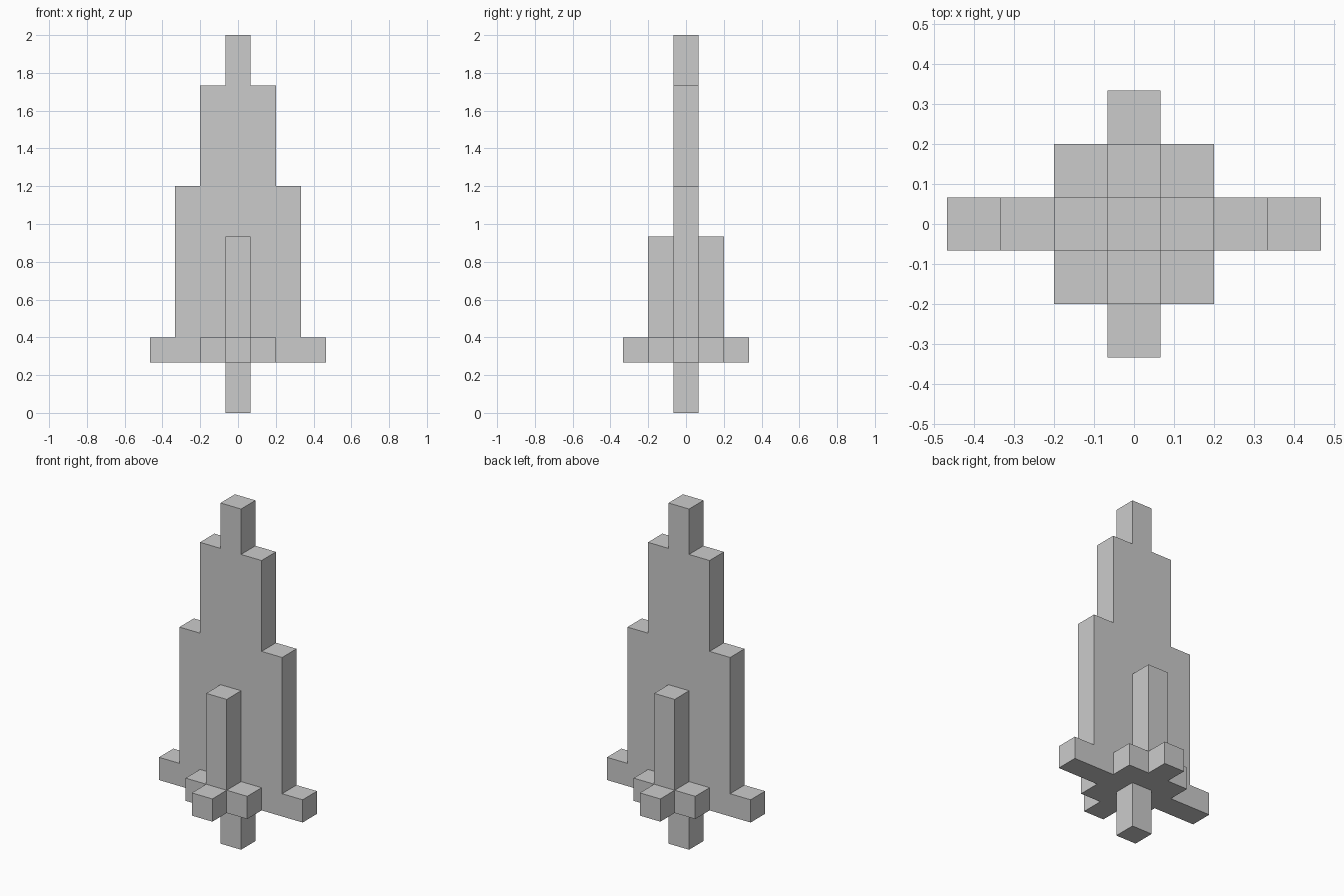
import bpy, bmesh, math
from mathutils import Vector
from itertools import product

if "Cube" in bpy.data.objects:
    bpy.data.objects.remove(bpy.data.objects["Cube"])

U = 2 / 15  # edge of one block


def box(x0, x1, y0, y1, z0, z1):
    """Block cells filling an inclusive x/y range and z0 <= z < z1."""
    return set(product(range(x0, x1 + 1), range(y0, y1 + 1), range(z0, z1)))


def mirror_y(cells):
    return {(x, -y, z) for x, y, z in cells}


# Central column, running from the exhaust to the nose tip
column = box(0, 0, 0, 0, 0, 15)
# Stepped wings either side of the column, widest at the bottom
wings = (box(-1, 1, 0, 0, 2, 13) | box(-2, 2, 0, 0, 2, 9)
         | box(-3, 3, 0, 0, 2, 3)) - column
# Upright fin with a protruding foot and a block on each side
front_fin = box(0, 0, -1, -1, 2, 7) | box(0, 0, -2, -2, 2, 3) | box(-1, 1, -1, -1, 2, 3)

parts = {
    "central_column": column,
    "stepped_wings": wings,
    "front_fin": front_fin,
    "back_fin": mirror_y(front_fin),
}
solid = set().union(*parts.values())


def skin(name, cells):
    """Build only the exposed block faces, merged into large flat panels."""
    bm = bmesh.new()
    for cell in cells:
        centre = Vector(cell) + Vector((0, 0, 0.5))
        for axis, sign in product(range(3), (-1, 1)):
            n = Vector((0, 0, 0))
            n[axis] = sign
            if tuple(int(c + d) for c, d in zip(cell, n)) in solid:
                continue
            a = Vector((0, 0, 0))
            a[(axis + 1) % 3] = 1
            b = n.cross(a)
            corners = [(-1, -1), (1, -1), (1, 1), (-1, 1)]
            bm.faces.new([bm.verts.new((centre + (n + a * i + b * j) / 2) * U)
                          for i, j in corners])
    bmesh.ops.remove_doubles(bm, verts=bm.verts[:], dist=1e-4)
    bmesh.ops.dissolve_limit(bm, angle_limit=math.radians(1),
                             verts=bm.verts[:], edges=bm.edges[:])
    mesh = bpy.data.meshes.new(name)
    bm.to_mesh(mesh)
    bm.free()
    bpy.context.collection.objects.link(bpy.data.objects.new(name, mesh))


for part_name, part_cells in parts.items():
    skin(part_name, part_cells)
